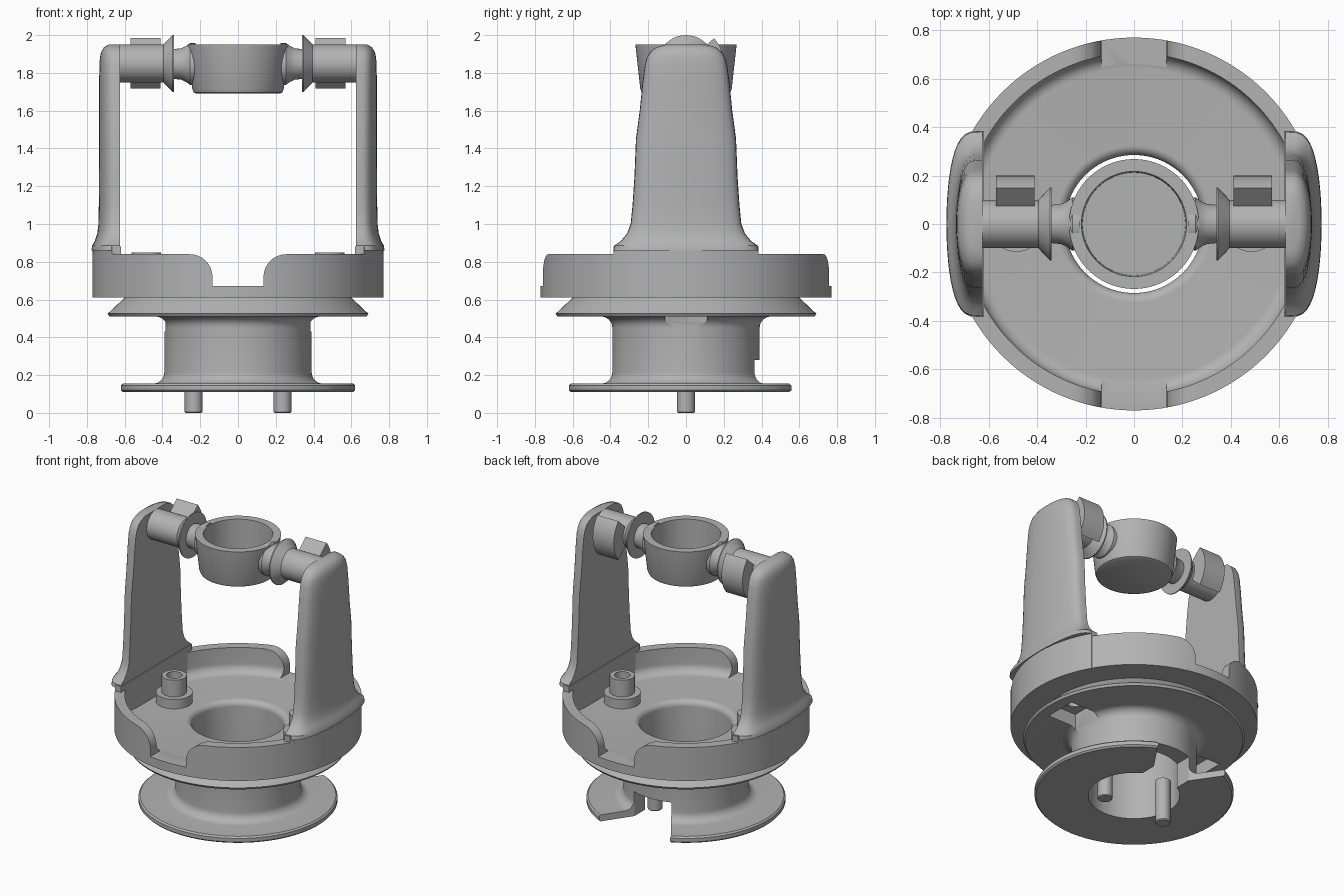
import bpy, bmesh, math
from math import sin, cos, pi, radians
from mathutils import Matrix

if "Cube" in bpy.data.objects:
    bpy.data.objects.remove(bpy.data.objects["Cube"], do_unlink=True)

grey = bpy.data.materials.new("plain grey")
grey.use_nodes = True
grey.diffuse_color = (0.45, 0.45, 0.45, 1)
grey.node_tree.nodes["Principled BSDF"].inputs["Base Color"].default_value = (0.45, 0.45, 0.45, 1)


def finish(name, bm, smooth=True):
    bmesh.ops.remove_doubles(bm, verts=bm.verts, dist=1e-5)
    bmesh.ops.recalc_face_normals(bm, faces=bm.faces)
    mesh = bpy.data.meshes.new(name)
    bm.to_mesh(mesh)
    bm.free()
    obj = bpy.data.objects.new(name, mesh)
    bpy.context.collection.objects.link(obj)
    mesh.materials.append(grey)
    if smooth:
        shade(obj)
    return obj


def shade(obj):
    bpy.ops.object.select_all(action="DESELECT")
    obj.select_set(True)
    bpy.context.view_layer.objects.active = obj
    bpy.ops.object.shade_smooth_by_angle(angle=radians(32))


def loft(name, rings, close=False, caps=True):
    """Skin a list of equal-length point rings."""
    bm = bmesh.new()
    vs = [[bm.verts.new(p) for p in ring] for ring in rings]
    n = len(vs[0])
    pairs = list(zip(vs, vs[1:])) + ([(vs[-1], vs[0])] if close else [])
    for a, b in pairs:
        for i in range(n):
            j = (i + 1) % n
            bm.faces.new((a[i], a[j], b[j], b[i]))
    if caps and not close:
        bm.faces.new(vs[0])
        bm.faces.new(vs[-1])
    return finish(name, bm)


def lathe(name, profile, at=(0, 0, 0), axis="Z", close=False, seg=96):
    """Spin (radius, height) points about Z or X."""
    rings = []
    for r, h in profile:
        ring = []
        for i in range(seg):
            c, s = r * cos(2 * pi * i / seg), r * sin(2 * pi * i / seg)
            p = (c, s, h) if axis == "Z" else (h, c, s)
            ring.append(tuple(u + v for u, v in zip(p, at)))
        rings.append(ring)
    return loft(name, rings, close)


def prism(name, outline, lo, hi, axis="Z"):
    """Extrude a 2D outline: (x,y) along Z, (x,z) along Y, (y,z) along X."""
    place = {"Z": lambda a, b, h: (a, b, h),
             "Y": lambda a, b, h: (a, h, b),
             "X": lambda a, b, h: (h, a, b)}[axis]
    return loft(name, [[place(a, b, h) for a, b in outline] for h in (lo, hi)])


def arc(cx, cy, r, a0, a1, n=8):
    return [(cx + r * cos(radians(a0 + (a1 - a0) * i / n)),
             cy + r * sin(radians(a0 + (a1 - a0) * i / n))) for i in range(n + 1)]


def cut(obj, cutter):
    cutter.hide_render = True
    mod = obj.modifiers.new("cut", "BOOLEAN")
    mod.operation, mod.solver, mod.object = "DIFFERENCE", "EXACT", cutter
    bpy.ops.object.select_all(action="DESELECT")
    obj.select_set(True)
    bpy.context.view_layer.objects.active = obj
    bpy.ops.object.modifier_apply(modifier=mod.name)
    bpy.data.objects.remove(cutter, do_unlink=True)


# Spool, skirt and round tray turned in one piece
profile = [(0.285, 0.11), (0.61, 0.11), (0.62, 0.12), (0.62, 0.145), (0.61, 0.155)]
profile += arc(0.45, 0.215, 0.06, 270, 180)
profile += arc(0.45, 0.45, 0.06, 180, 90)
profile += [(0.68, 0.51), (0.69, 0.525), (0.6, 0.61), (0.77, 0.61), (0.77, 0.84), (0.705, 0.84)]
profile += arc(0.645, 0.73, 0.06, 0, -90)
profile += arc(0.325, 0.63, 0.04, 90, 180)
tray = lathe("tray_and_spool", profile, close=True, seg=128)

# Rounded openings at the front and back of the tray wall
right_edge = [(0.135, 0.672)] + arc(0.255, 0.72, 0.12, 180, 90) + [(0.255, 1.0)]
opening = right_edge + [(-x, z) for x, z in reversed(right_edge)]
for lo, hi in ((-1, -0.6), (0.6, 1)):
    cut(tray, prism("opening_cutter", opening, lo, hi, "Y"))

# Flared slot in the back of the bottom flange and spool wall
slot = [(-0.14, 0.2), (0.14, 0.2), (0.14, 0.36), (0.27, 0.55), (0.27, 0.8),
        (-0.27, 0.8), (-0.27, 0.55), (-0.14, 0.36)]
cut(tray, prism("slot_cutter", slot, 0.05, 0.28))

# Pockets below the tray with a screw hole through the floor
for s in (-1, 1):
    pocket = [(s * 0.385, -0.11), (s * 0.6, -0.11), (s * 0.6, 0.11), (s * 0.385, 0.11)]
    cut(tray, prism("pocket_cutter", pocket, 0.43, 0.6))
    cut(tray, lathe("hole_cutter", [(0.05, 0.55), (0.05, 0.75)], (s * 0.485, 0, 0), seg=32))
shade(tray)

# Arm heights, half widths and thicknesses
arm = [(0.86, 0.385, 0.15), (0.885, 0.38, 0.148), (0.91, 0.345, 0.133), (0.95, 0.312, 0.12),
       (1.0, 0.293, 0.114), (1.1, 0.283, 0.112), (1.25, 0.273, 0.111), (1.45, 0.265, 0.11),
       (1.6, 0.245, 0.11), (1.75, 0.23, 0.11), (1.84, 0.218, 0.109), (1.88, 0.207, 0.106),
       (1.91, 0.19, 0.1), (1.935, 0.16, 0.085), (1.95, 0.11, 0.06)]

# Clamp cross-section: a sector of a ring behind the pivot
sector = arc(0, 1.85, 0.2, -42, 42, 10) + arc(0, 1.85, 0.095, 42, -42, 10)

for s, side in ((1, "left"), (-1, "right")):
    # Solid wall segment under the arm, flat on the inside
    base = [(s * x, y) for x, y in arc(0, 0, 0.77, -30, 30, 16)]
    base += [(s * 0.62, 0.385), (s * 0.62, -0.385)]
    prism(side + "_arm_base", base, 0.612, 0.88)

    # Upright arm, rounded on the outside
    rings = []
    for z, w, t in arm:
        rings.append([(s * (0.625 + t * sin(pi * i / 24) ** 0.55), w * cos(pi * i / 24), z)
                      for i in range(25)])
    loft(side + "_arm", rings)

    # Screw post with collar
    lathe(side + "_post_collar", [(0.05, 0.66), (0.115, 0.66), (0.115, 0.735), (0.05, 0.735)],
          (s * 0.485, 0, 0), close=True, seg=40)
    lathe(side + "_post", [(0.05, 0.66), (0.078, 0.66), (0.078, 0.85), (0.05, 0.85)],
          (s * 0.485, 0, 0), close=True, seg=40)

    # Pivot shaft, conical washer and flared neck
    lathe(side + "_shaft", [(0.1, s * 0.37), (0.1, s * 0.65)], (0, 0, 1.85), "X", seg=48)
    lathe(side + "_washer", [(0.15, s * 0.34), (0.15, s * 0.347), (0.095, s * 0.4)],
          (0, 0, 1.85), "X", seg=48)
    neck = [(0.11, 0.225), (0.11, 0.255), (0.095, 0.275), (0.083, 0.3), (0.078, 0.35)]
    lathe(side + "_neck", [(r, s * x) for r, x in neck], (0, 0, 1.847), "X", seg=48)
    prism(side + "_clamp", sector, s * 0.41, s * 0.57, "X")

    # Locating peg under the spool
    lathe(side + "_peg", [(0.042, 0), (0.047, 0.006), (0.047, 0.3)], (s * 0.235, 0, 0), seg=32)

# Centre cup, open at the top
lathe("cup", [(0.001, 1.69), (0.22, 1.69), (0.235, 1.697), (0.242, 1.715), (0.268, 1.95),
              (0.217, 1.95), (0.212, 1.74), (0.001, 1.74)])
